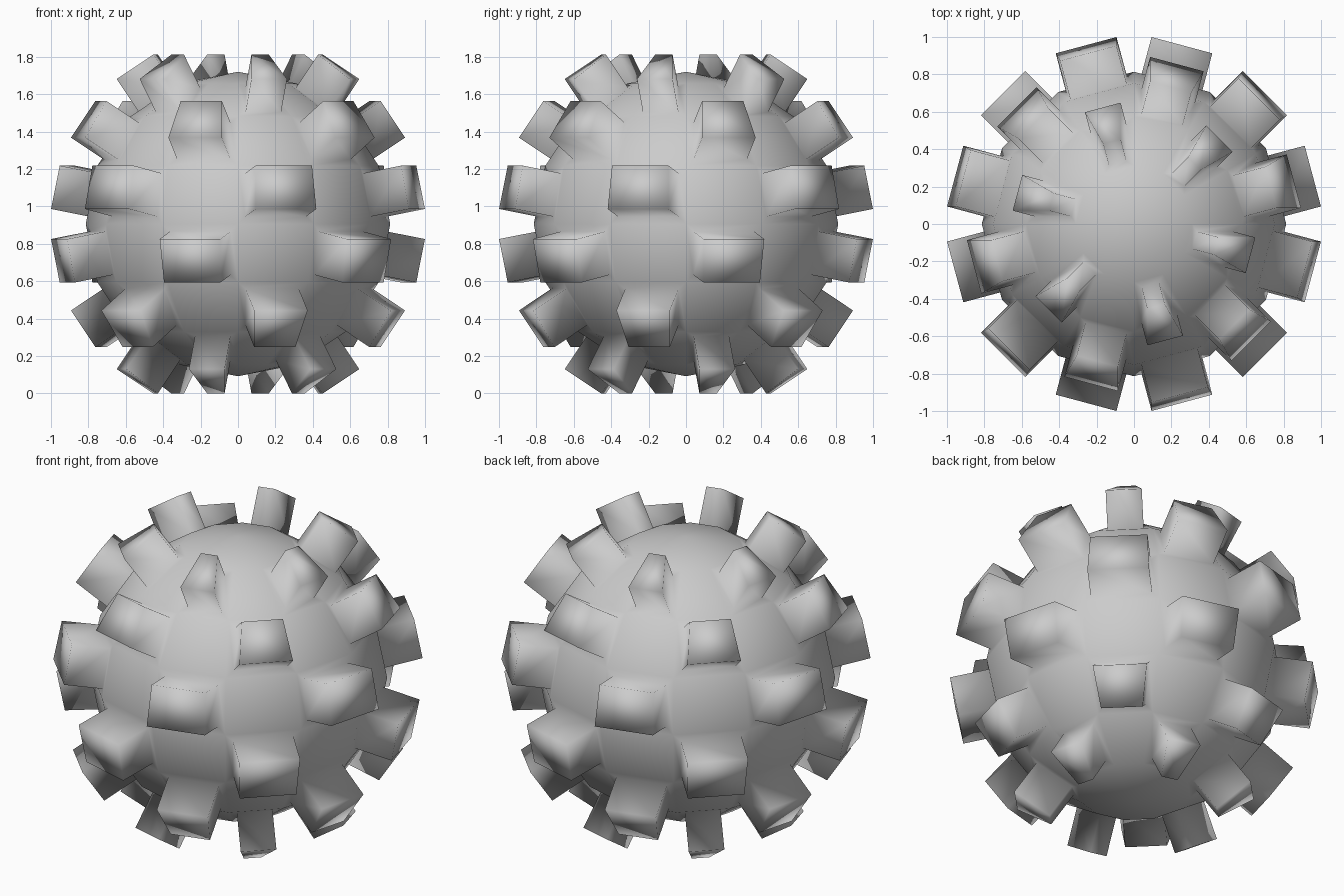
import bpy, bmesh, math

if "Cube" in bpy.data.objects:
    bpy.data.objects.remove(bpy.data.objects["Cube"])

R = 0.814        # ball radius
INSET = 0.0405   # rim left around each block
DEPTH = 0.215    # block height above the ball
SEGS, RINGS = 12, 8

# coarse ball
bm = bmesh.new()
bmesh.ops.create_uvsphere(bm, u_segments=SEGS, v_segments=RINGS, radius=R)

# checkerboard choice of the four-sided faces (pole triangles stay plain)
chosen = []
for f in bm.faces:
    if len(f.verts) != 4:
        continue
    c = f.calc_center_median()
    col = math.floor((math.degrees(math.atan2(c.y, c.x)) % 360) / (360 / SEGS))
    row = math.floor(math.degrees(math.asin(c.z / c.length)) / (180 / RINGS))
    if (col + row) % 2 == 1:
        chosen.append(f)

# inset each chosen face, then push it straight out as a block
bmesh.ops.inset_individual(bm, faces=chosen, thickness=INSET, use_even_offset=True)
for f in chosen:
    n = f.normal.copy()
    new = bmesh.ops.extrude_discrete_faces(bm, faces=[f])["faces"][0]
    bmesh.ops.translate(bm, verts=new.verts, vec=n * DEPTH)

# stand on the floor
bm.normal_update()
low = min(v.co.z for v in bm.verts)
bmesh.ops.translate(bm, verts=bm.verts, vec=(0, 0, -low))
for f in bm.faces:
    f.smooth = True

mesh = bpy.data.meshes.new("studded_ball")
bm.to_mesh(mesh)
bm.free()
bpy.context.collection.objects.link(bpy.data.objects.new("studded_ball", mesh))
